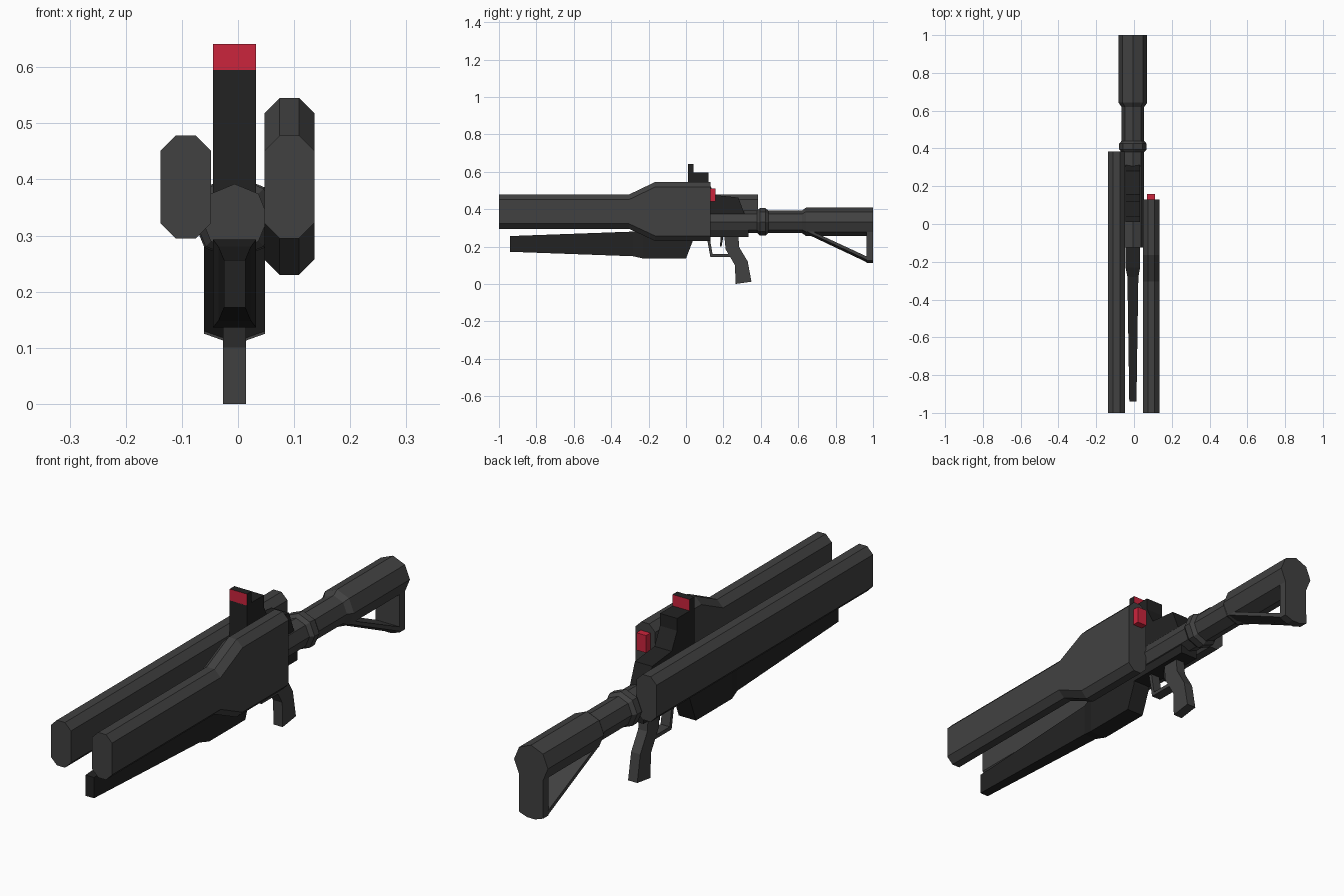
import bpy, bmesh, math

if "Cube" in bpy.data.objects:
    bpy.data.objects.remove(bpy.data.objects["Cube"])

CX = -0.006  # centre line of the gun body


def material(name, rgb):
    m = bpy.data.materials.new(name)
    m.diffuse_color = (*rgb, 1)
    m.use_nodes = True
    m.node_tree.nodes["Principled BSDF"].inputs["Base Color"].default_value = m.diffuse_color
    return m


GREY = material("dark grey", (0.053, 0.053, 0.053))
BLACK = material("near black", (0.0165, 0.0165, 0.0165))
RED = material("red", (0.60, 0.018, 0.046))


def make(name, rings, *mats):
    """Skin a list of equal-length point rings and cap both ends."""
    bm = bmesh.new()
    vs = [[bm.verts.new(p) for p in ring] for ring in rings]
    n = len(vs[0])
    for a, b in zip(vs, vs[1:]):
        for i in range(n):
            bm.faces.new((a[i], a[(i + 1) % n], b[(i + 1) % n], b[i]))
    bm.faces.new(vs[0])
    bm.faces.new(vs[-1])
    bmesh.ops.recalc_face_normals(bm, faces=bm.faces)
    me = bpy.data.meshes.new(name)
    bm.to_mesh(me)
    bm.free()
    for m in mats:
        me.materials.append(m)
    ob = bpy.data.objects.new(name, me)
    bpy.context.collection.objects.link(ob)
    return ob


def loft(name, sections, *mats):
    """sections: (y, [(x, z), ...])"""
    return make(name, [[(x, y, z) for x, z in pts] for y, pts in sections], *mats)


def side_profile(name, pts, half, mat, cx=CX):
    """Extrude a (y, z) profile across x."""
    return make(name, [[(x, y, z) for y, z in pts] for x in (cx - half, cx + half)], mat)


def rect(cx, half, z0, z1):
    return [(cx - half, z0), (cx + half, z0), (cx + half, z1), (cx - half, z1)]


def chamfered(cx, half, z0, z1, c=0.027):
    right = [(half - c, z0), (half, z0 + c), (half, z1 - c), (half - c, z1)]
    return [(cx + x, z) for x, z in right] + [(cx - x, z) for x, z in reversed(right)]


def octagon(r, zc=0.332):
    return [(CX + r * math.sin(i * math.pi / 4), zc + r * math.cos(i * math.pi / 4))
            for i in range(8)]


# Twin rails, the right one flaring into a tall housing
loft("left_rail", [(y, chamfered(-0.093, 0.045, 0.295, 0.478)) for y in (-1, 0.385)], GREY)
loft("right_rail", [(y, chamfered(0.0915, 0.0445, a, b)) for y, a, b in
                    ((-1, 0.295, 0.478), (-0.305, 0.295, 0.478),
                     (-0.165, 0.23, 0.545), (0.13, 0.23, 0.545))], GREY)
loft("red_button", [(y, rect(0.09, 0.022, 0.44, 0.51)) for y in (0.12, 0.158)], RED)

# Central tube, collar and stock
loft("main_tube", [(y, octagon(r)) for y, r in ((-0.125, 0.06), (0.65, 0.06))], GREY)
loft("tube_collar", [(y, octagon(r)) for y, r in
                     ((0.38, 0.06), (0.395, 0.073), (0.425, 0.073), (0.44, 0.06))], GREY)
loft("stock_tube", [(y, octagon(r)) for y, r in
                    ((0.62, 0.06), (0.642, 0.076), (0.99, 0.076))], GREY)

# Butt plate: octagon top extended downward
top = octagon(0.076)
butt = [top[6], top[7], top[0], top[1], top[2], top[3],
        (CX + 0.0545, 0.125), (CX + 0.018, 0.112),
        (CX - 0.018, 0.112), (CX - 0.0545, 0.125), top[5]]
loft("butt_plate", [(0.965, butt), (1.0, butt)], GREY)


def strut_section(z0, z1):
    return [(CX - 0.0545, z1), (CX - 0.0545, z0 + 0.013), (CX - 0.018, z0),
            (CX + 0.018, z0), (CX + 0.0545, z0 + 0.013), (CX + 0.0545, z1)]


loft("stock_strut", [(0.64, strut_section(0.270, 0.298)),
                     (0.975, strut_section(0.112, 0.143))], GREY)

# Tapered under-barrel with its rear block
loft("under_barrel", [(y, rect(CX, h, a, b)) for y, h, a, b in
                      ((-0.94, 0.019, 0.172, 0.256), (-0.28, 0.029, 0.148, 0.28),
                       (-0.23, 0.0385, 0.136, 0.293))], BLACK)
side_profile("under_block", [(-0.23, 0.136), (0.0, 0.136), (0.04, 0.24), (0.04, 0.293),
                             (-0.23, 0.293)], 0.0385, BLACK)

# Receiver underside and stepped sight body
side_profile("lower_receiver", [(0.0, 0.25), (0.335, 0.25), (0.335, 0.29), (0.0, 0.29)],
             0.0385, BLACK)
side_profile("sight_body", [(0.01, 0.33), (0.01, 0.595), (0.12, 0.595), (0.12, 0.545),
                            (0.155, 0.475), (0.28, 0.462), (0.313, 0.375), (0.313, 0.33)],
             0.0385, BLACK)

# Sight post with red front and back faces
post = loft("sight_post", [(y, rect(CX, 0.0385, 0.593, 0.641)) for y in (0.01, 0.04)],
            BLACK, RED)
for f in post.data.polygons:
    f.material_index = int(abs(f.normal.y) > 0.5)

# Grip, trigger guard and trigger
side_profile("grip", [(0.205, 0.255), (0.28, 0.255), (0.285, 0.195), (0.33, 0.12),
                      (0.35, 0.012), (0.265, 0.0), (0.262, 0.1), (0.212, 0.185)],
             0.0205, GREY)
side_profile("trigger_guard", [(0.11, 0.255), (0.13, 0.145), (0.24, 0.145), (0.24, 0.16),
                               (0.142, 0.16), (0.125, 0.255)], 0.0205, GREY)
side_profile("trigger", [(0.185, 0.255), (0.2, 0.255), (0.19, 0.2), (0.182, 0.2)],
             0.006, BLACK)
